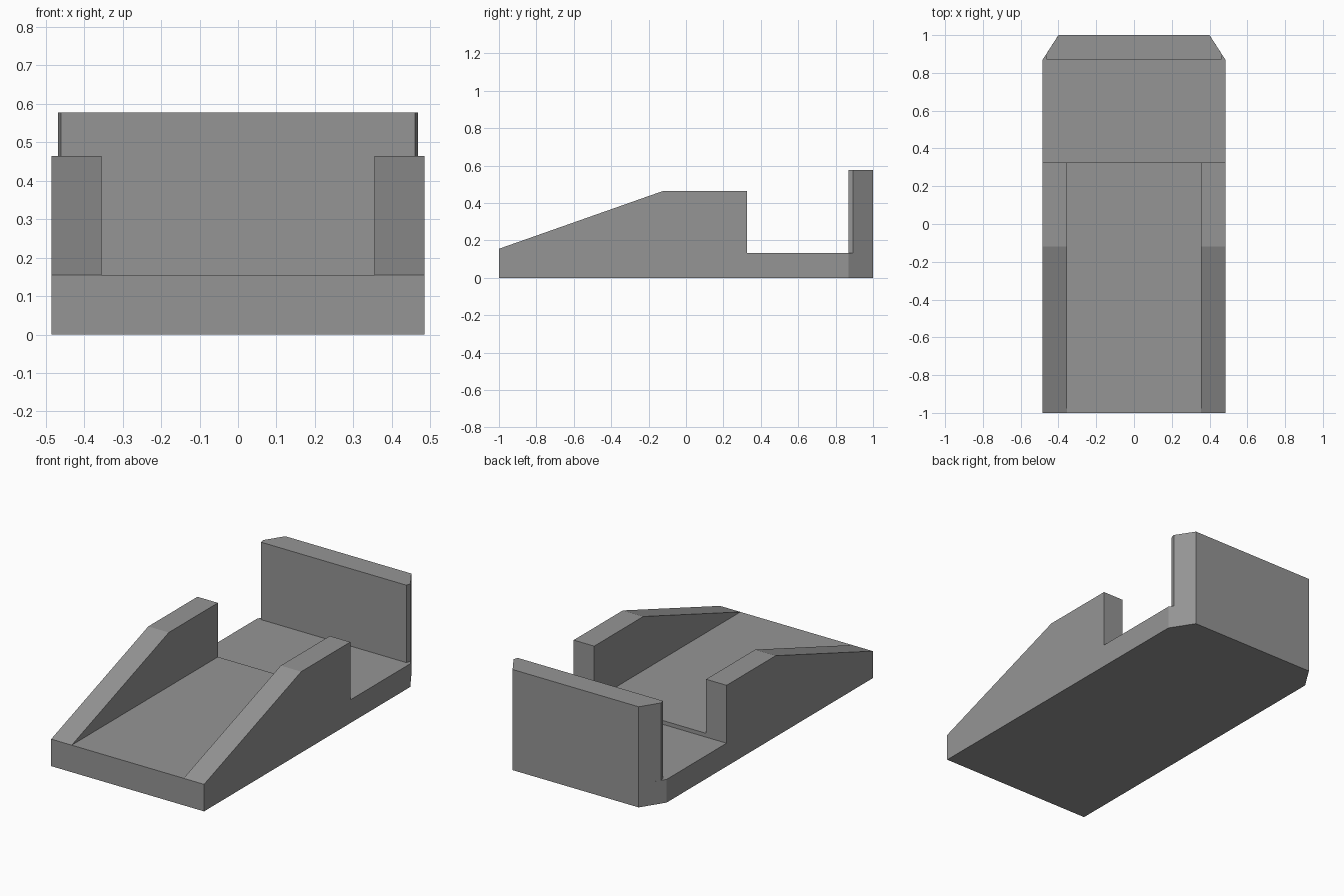
import bpy
import bmesh

if "Cube" in bpy.data.objects:
    bpy.data.objects.remove(bpy.data.objects["Cube"])

grey = bpy.data.materials.new("plain grey")
grey.diffuse_color = (0.3, 0.3, 0.3, 1)
grey.use_nodes = True
grey.node_tree.nodes["Principled BSDF"].inputs["Base Color"].default_value = grey.diffuse_color


def prism(name, profile, offset, to_3d):
    """Extrude a closed 2D profile by an offset vector."""
    bm = bmesh.new()
    face = bm.faces.new([bm.verts.new(to_3d(a, b)) for a, b in profile])
    new = bmesh.ops.extrude_face_region(bm, geom=[face])["geom"]
    verts = [v for v in new if isinstance(v, bmesh.types.BMVert)]
    bmesh.ops.translate(bm, verts=verts, vec=offset)
    bmesh.ops.recalc_face_normals(bm, faces=bm.faces)
    mesh = bpy.data.meshes.new(name)
    bm.to_mesh(mesh)
    bm.free()
    mesh.materials.append(grey)
    ob = bpy.data.objects.new(name, mesh)
    bpy.context.collection.objects.link(ob)
    return ob


def mirrored(half):
    """Complete a right-hand outline with its left-hand mirror."""
    return half + [(-x, y) for x, y in reversed(half)]


W, INNER = 0.485, 0.355          # half widths: whole body, channel
DECK, FLOOR = 0.155, 0.133       # heights: ramp deck, rear floor
STEP_Y, WALL_Y = 0.325, 0.868


def plan(z):
    return lambda x, y: (x, y, z)


# Raised deck between the rails
prism("front_deck", mirrored([(INNER, -1), (INNER, STEP_Y)]),
      (0, 0, DECK), plan(0))

# Lower floor behind the deck, with chamfered rear corners
prism("rear_floor", mirrored([(W, STEP_Y), (W, WALL_Y), (0.40, 1)]),
      (0, 0, FLOOR), plan(0))

# Back wall, slightly narrower than the floor
prism("back_wall", mirrored([(0.461, WALL_Y), (0.468, 0.894), (0.40, 1)]),
      (0, 0, 0.577 - FLOOR), plan(FLOOR))

# Sloped side rails
rail = [(-1, 0), (STEP_Y, 0), (STEP_Y, 0.465), (-0.12, 0.465), (-1, DECK)]
for name, x in (("left_rail", -W), ("right_rail", INNER)):
    prism(name, rail, (W - INNER, 0, 0), lambda y, z, x=x: (x, y, z))
